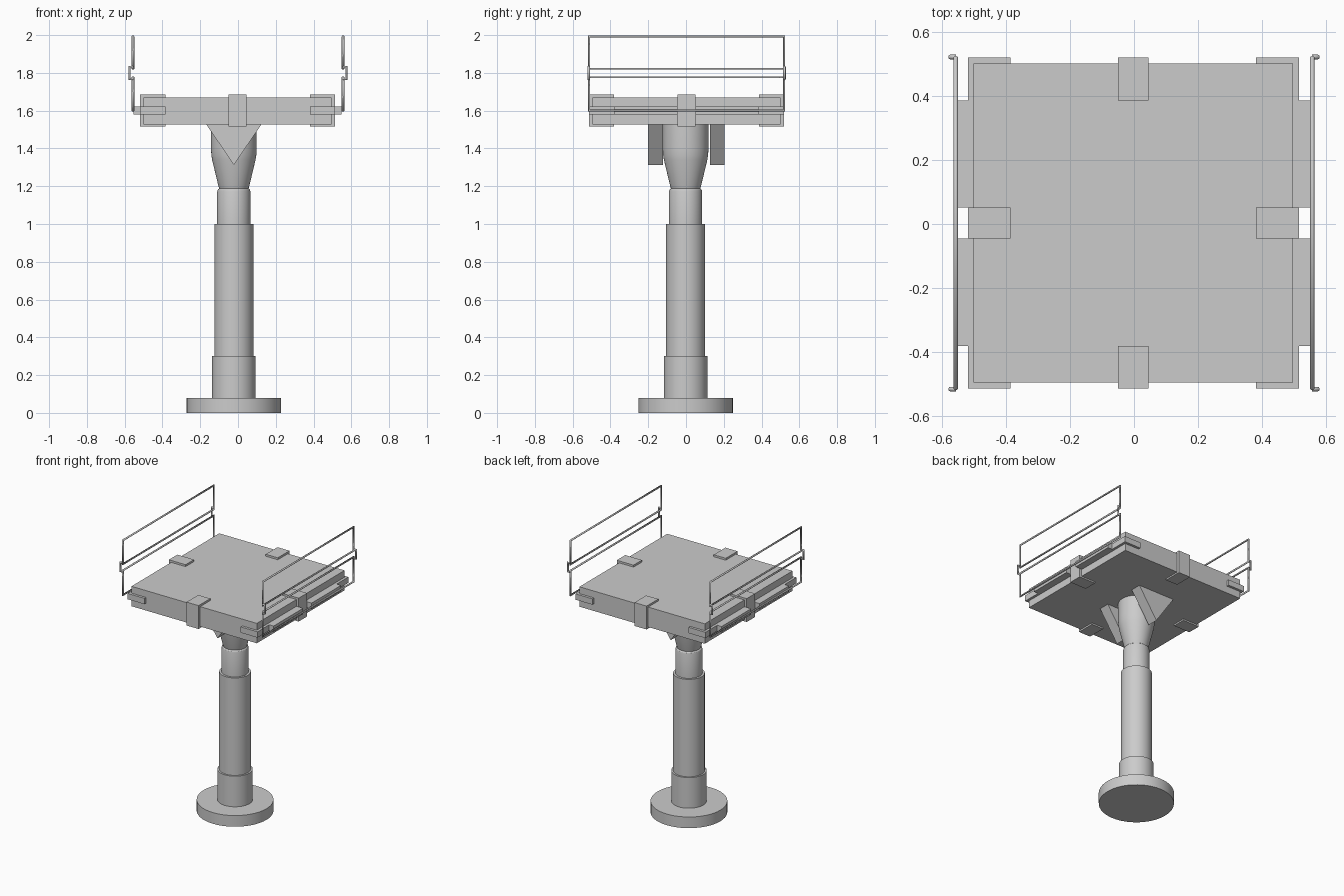
import bpy, bmesh, math
from mathutils import Vector

if "Cube" in bpy.data.objects:
    bpy.data.objects.remove(bpy.data.objects["Cube"])

PX, PY = -0.022, -0.002      # column axis
CX, CY = -0.002, 0.003       # platform centre


def make(name, verts, faces, smooth=False):
    me = bpy.data.meshes.new(name)
    me.from_pydata(verts, [], faces)
    bm = bmesh.new()
    bm.from_mesh(me)
    bmesh.ops.recalc_face_normals(bm, faces=bm.faces)
    bm.to_mesh(me)
    bm.free()
    ob = bpy.data.objects.new(name, me)
    bpy.context.collection.objects.link(ob)
    if smooth:
        bpy.ops.object.select_all(action='DESELECT')
        bpy.context.view_layer.objects.active = ob
        ob.select_set(True)
        bpy.ops.object.shade_smooth_by_angle(angle=math.radians(30))
    return ob


def box(name, x0, x1, y0, y1, z0, z1):
    v = [(x, y, z) for x in (x0, x1) for y in (y0, y1) for z in (z0, z1)]
    return make(name, v, [(0, 1, 3, 2), (4, 6, 7, 5), (0, 4, 5, 1),
                          (2, 3, 7, 6), (0, 2, 6, 4), (1, 5, 7, 3)])


def lathe(name, profile, n=48):
    v = [(PX + r * math.cos(2 * math.pi * i / n), PY + r * math.sin(2 * math.pi * i / n), z)
         for r, z in profile for i in range(n)]
    f = [(k * n + i, k * n + (i + 1) % n, (k + 1) * n + (i + 1) % n, (k + 1) * n + i)
         for k in range(len(profile) - 1) for i in range(n)]
    f += [tuple(range(n)), tuple(range(len(v) - n, len(v)))]
    return make(name, v, f, True)


def tube(name, pts, closed, r=0.0072):
    cu = bpy.data.curves.new(name, 'CURVE')
    cu.dimensions = '3D'
    cu.bevel_depth = r
    cu.bevel_resolution = 2
    cu.use_fill_caps = True
    sp = cu.splines.new('POLY')
    sp.points.add(len(pts) - 1)
    for p, co in zip(sp.points, pts):
        p.co = (*co, 1)
    sp.use_cyclic_u = closed
    ob = bpy.data.objects.new(name, cu)
    bpy.context.collection.objects.link(ob)


# Column: base, collar, pole, inner sleeve and flared head
lathe("base_disc", [(0.25, 0), (0.25, 0.08)])
lathe("lower_collar", [(0.115, 0.08), (0.115, 0.3)])
lathe("pole", [(0.103, 0.3), (0.103, 1.0)])
lathe("upper_sleeve", [(0.088, 1.0), (0.088, 1.172), (0.085, 1.182), (0.078, 1.188)])
lathe("column_head", [(0.077, 1.186), (0.081, 1.198), (0.115, 1.34), (0.119, 1.365),
                      (0.121, 1.4), (0.121, 1.53)])

# Triangular supports in front of and behind the head
for side, y0, y1 in (("front", -0.202, -0.122), ("back", 0.126, 0.205)):
    tri = [(PX - 0.148, 1.53), (PX + 0.148, 1.53), (PX, 1.313)]
    make(side + "_support", [(x, y, z) for y in (y0, y1) for x, z in tri],
         [(0, 1, 2), (3, 5, 4), (0, 3, 4, 1), (1, 4, 5, 2), (2, 5, 3, 0)])

# Platform slab
box("platform", CX - 0.498, CX + 0.498, CY - 0.498, CY + 0.498, 1.528, 1.671)

IN, OUT, W = 0.383, 0.516, 0.048
for s, side in ((-1, "left"), (1, "right")):
    a, b = sorted((s * IN, s * OUT))
    # Clips wrapping the middle of each edge
    box(side + "_clip", CX + a, CX + b, CY - W, CY + W, 1.517, 1.685)
    box(("front" if s < 0 else "back") + "_clip",
        CX - W, CX + W, CY + a, CY + b, 1.517, 1.685)
    for t, end in ((-1, "front"), (1, "back")):
        # Corner bumpers
        c, d = sorted((t * IN, t * OUT))
        box(f"{end}_{side}_bumper", CX + a, CX + b, CY + c, CY + d, 1.58, 1.622)
        # Side ledges carrying the rails
        e, f = sorted((s * 0.49, s * 0.551))
        g, h = sorted((t * W, t * IN))
        box(f"{end}_{side}_ledge", CX + e, CX + f, CY + g, CY + h, 1.58, 1.622)
        # Rail brackets
        xi, xo, y = s * 0.556, s * 0.574, CY + t * 0.518
        tube(f"{end}_{side}_rail_bracket",
             [(xi, y, 1.831), (xo, y, 1.831), (xo, y, 1.768), (xi, y, 1.768)], False)
    # Upper and lower rail loops
    for part, z0, z1 in (("upper", 1.822, 1.993), ("lower", 1.6, 1.777)):
        x, y0, y1 = s * 0.556, CY - 0.516, CY + 0.516
        tube(f"{part}_{side}_rail", [(x, y0, z0), (x, y1, z0), (x, y1, z1), (x, y0, z1)], True)
